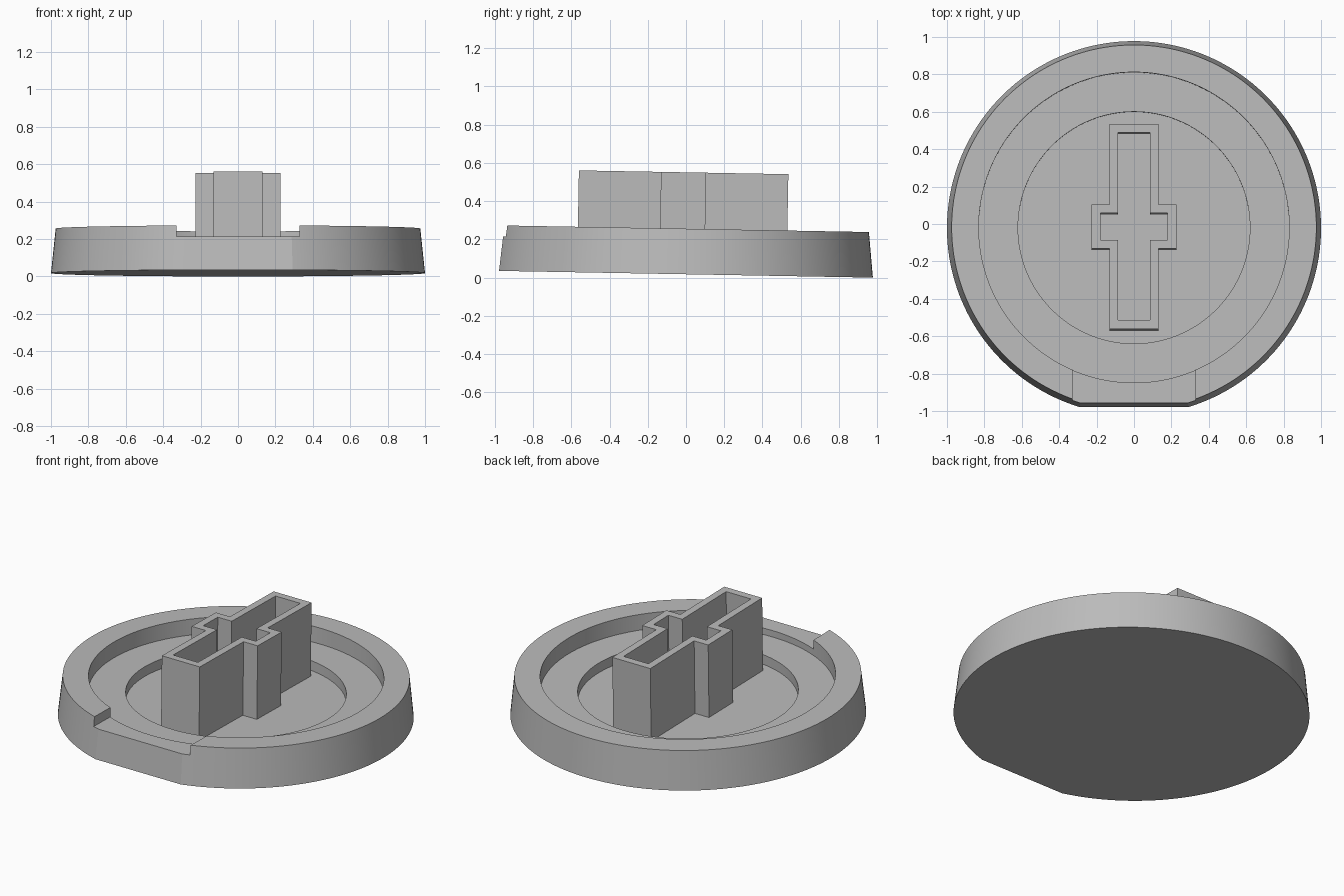
import bpy, bmesh, math
from mathutils import Matrix

if "Cube" in bpy.data.objects:
    bpy.data.objects.remove(bpy.data.objects["Cube"], do_unlink=True)

grey = bpy.data.materials.new("plain grey")
grey.use_nodes = True
colour = (0.5, 0.5, 0.5, 1)
grey.diffuse_color = colour
grey.node_tree.nodes["Principled BSDF"].inputs["Base Color"].default_value = colour

SEGMENTS = 180
FLAT = math.cos(math.radians(17))
RIM, LEDGE, FLOOR, STEM_TOP = 0.238, 0.14, 0.08, 0.533

# The whole model leans back slightly
TILT = Matrix.Translation((0, 0, 0.0176)) @ Matrix.Rotation(-0.018, 4, "X") @ Matrix.Translation((0, -0.022, 0))


def make_object(name, bm):
    bmesh.ops.recalc_face_normals(bm, faces=bm.faces)
    mesh = bpy.data.meshes.new(name)
    bm.to_mesh(mesh)
    bm.free()
    mesh.materials.append(grey)
    obj = bpy.data.objects.new(name, mesh)
    bpy.context.collection.objects.link(obj)
    obj.matrix_world = TILT
    return obj


def bridge(bm, a, b):
    n = len(a)
    for i in range(n):
        j = (i + 1) % n
        bm.faces.new((a[i], a[j], b[j], b[i]))


def ring(bm, radius, z, flat=False):
    verts = []
    for i in range(SEGMENTS):
        a = math.radians(-89 + i * 360 / SEGMENTS)
        r = radius
        if flat and -math.sin(a) > FLAT:
            r *= FLAT / -math.sin(a)
        verts.append(bm.verts.new((r * math.cos(a), r * math.sin(a), z)))
    return verts


# Tapered dish with a flat front and two stepped recesses
bm = bmesh.new()
rings = [ring(bm, 1.0, 0, True), ring(bm, 0.975, RIM, True),
         ring(bm, 0.83, RIM), ring(bm, 0.83, LEDGE),
         ring(bm, 0.62, LEDGE), ring(bm, 0.62, FLOOR)]
for lower, upper in zip(rings, rings[1:]):
    bridge(bm, lower, upper)
bm.faces.new(rings[0])
bm.faces.new(rings[-1])
base = make_object("dish_base", bm)

# Notch through the front of the rim
bm = bmesh.new()
bmesh.ops.create_cube(bm, size=1, matrix=Matrix.Translation((0, -0.95, 0.33)) @ Matrix.Diagonal((0.66, 0.5, 0.3, 1)))
cutter = make_object("notch_cutter", bm)
cutter.hide_render = True
notch = base.modifiers.new("notch", "BOOLEAN")
notch.operation = "DIFFERENCE"
notch.solver = "EXACT"
notch.object = cutter
bpy.ops.object.select_all(action="DESELECT")
bpy.context.view_layer.objects.active = base
base.select_set(True)
bpy.ops.object.modifier_apply(modifier="notch")
bpy.data.objects.remove(cutter, do_unlink=True)
bpy.ops.object.shade_smooth_by_angle(angle=math.radians(15))


# Hollow cross-shaped stem
def cross(bm, half_x, half_y, arm_x, arm_y, z):
    quarter = [(arm_x, arm_y), (half_x, arm_y), (half_x, half_y)]
    points = quarter + [(-x, y) for x, y in reversed(quarter)]
    points += [(-x, -y) for x, y in points]
    return [bm.verts.new((x, y, z)) for x, y in points]


bm = bmesh.new()
outer = (0.13, 0.548, 0.226, 0.118)
inner = (0.085, 0.502, 0.18, 0.072)
loops = [cross(bm, *outer, FLOOR - 0.01), cross(bm, *outer, STEM_TOP),
         cross(bm, *inner, STEM_TOP), cross(bm, *inner, FLOOR - 0.01)]
for i in range(4):
    bridge(bm, loops[i], loops[(i + 1) % 4])
make_object("cross_stem", bm)
